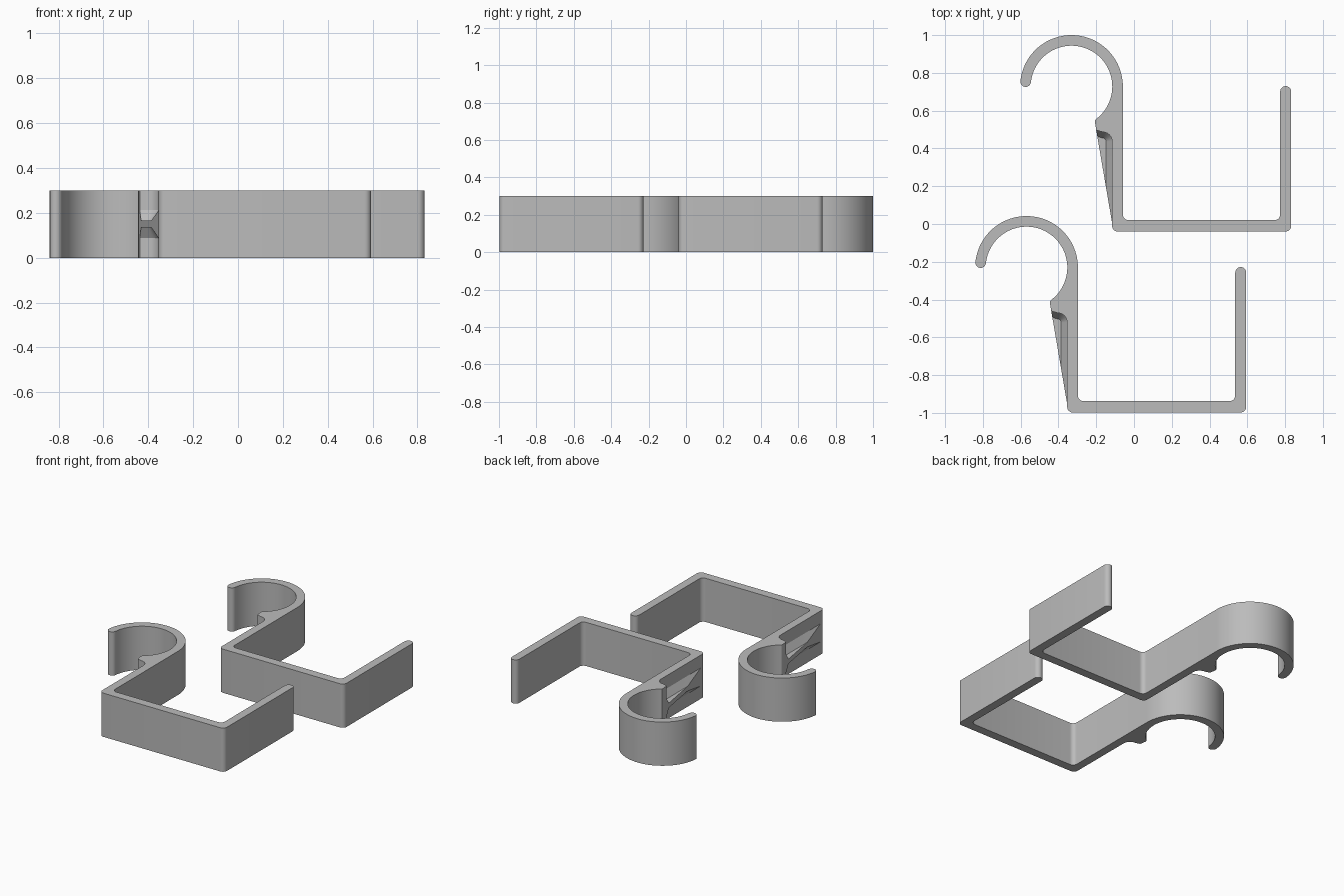
import bpy, bmesh, math
from mathutils import Vector

if "Cube" in bpy.data.objects:
    bpy.data.objects.remove(bpy.data.objects["Cube"])

HEIGHT = 0.30
OFFSETS = [(0.0, 0.0), (-0.238, -0.958)]

grey = bpy.data.materials.new("plain_grey")
grey.diffuse_color = (0.5, 0.5, 0.5, 1)
grey.use_nodes = True
grey.node_tree.nodes["Principled BSDF"].inputs["Base Color"].default_value = grey.diffuse_color


def arc(cx, cy, r, a0, a1, n):
    """Points on an arc, angles in degrees."""
    return [(cx + r * math.cos(math.radians(a0 + (a1 - a0) * i / n)),
             cy + r * math.sin(math.radians(a0 + (a1 - a0) * i / n)))
            for i in range(n + 1)]


def finish(bm, name, offset):
    bmesh.ops.recalc_face_normals(bm, faces=bm.faces[:])
    mesh = bpy.data.meshes.new(name)
    bm.to_mesh(mesh)
    bm.free()
    mesh.materials.append(grey)
    ob = bpy.data.objects.new(name, mesh)
    ob.location = (offset[0], offset[1], 0)
    bpy.context.collection.objects.link(ob)
    bpy.ops.object.select_all(action='DESELECT')
    ob.select_set(True)
    bpy.context.view_layer.objects.active = ob
    bpy.ops.object.shade_smooth_by_angle(angle=math.radians(30))


# Hook centre, and the underside of the lip running into the wall
HX, HY, R_OUT, R_IN = -0.331, 0.728, 0.272, 0.216
R_MID, R_TIP = (R_OUT + R_IN) / 2, (R_OUT - R_IN) / 2
TIP = math.radians(174)
lip_fillet = arc(-0.166, 0.437, 0.05, 90, 0, 10)


def bracket(offset):
    pts = arc(-0.086, -0.010, 0.03, 180, 270, 6)               # lower corners
    pts += arc(0.802, -0.010, 0.03, 270, 360, 6)
    pts += arc(0.803, 0.701, 0.029, 0, 180, 14)                # arm end
    pts += arc(0.744, 0.050, 0.03, 0, -90, 6)                  # inside corners
    pts += arc(-0.029, 0.050, 0.03, -90, -180, 6)
    pts += arc(HX, HY, R_OUT, 0, 174, 48)                      # hook
    pts += arc(HX + R_MID * math.cos(TIP), HY + R_MID * math.sin(TIP),
               R_TIP, 174, 354, 12)[1:-1]
    pts += arc(HX, HY, R_IN, 174, -54, 56)
    pts += [(-0.207, 0.545), (-0.206, 0.534), (-0.200, 0.497)]  # lip
    pts += lip_fillet
    bm = bmesh.new()
    face = bm.faces.new([bm.verts.new((x, y, 0)) for x, y in pts])
    ext = bmesh.ops.extrude_face_region(bm, geom=[face])
    top = [v for v in ext['geom'] if isinstance(v, bmesh.types.BMVert)]
    bmesh.ops.translate(bm, verts=top, vec=(0, 0, HEIGHT))
    finish(bm, "hook_bracket", offset)


def web(offset):
    # Thin rib under the lip, flaring where it meets the wall and lip
    inset = 0.032
    outer = [(-0.26, 0.512), (-0.200, 0.497)] + lip_fillet + [(-0.116, -0.03)]
    inner = [(-0.26, 0.480), (-0.200, 0.465)]
    inner += arc(-0.166, 0.437, 0.05 - inset, 90, 0, 10) + [(-0.116 - inset, -0.03)]
    # push the hidden edge slightly into the solid body
    mid = HEIGHT / 2
    bm = bmesh.new()

    def row(pts, z):
        return [bm.verts.new((x, y, z)) for x, y in pts]

    rows = [row(inner, mid + 0.016), row(outer, mid + 0.062),
            row(outer, mid - 0.062), row(inner, mid - 0.016)]
    for a, b in zip(rows, rows[1:]):
        for i in range(len(outer) - 1):
            bm.faces.new((a[i], a[i + 1], b[i + 1], b[i]))
    bm.faces.new(rows[0])
    bm.faces.new(rows[3])
    # slanted free edge of the rib
    p, q = Vector((-0.200, 0.497, 0)), Vector((-0.115, 0.0, 0))
    d = (q - p).normalized()
    out = Vector((d.y, -d.x, 0))
    bmesh.ops.bisect_plane(bm, geom=bm.verts[:] + bm.edges[:] + bm.faces[:],
                           plane_co=p, plane_no=out, clear_outer=True)
    bmesh.ops.holes_fill(bm, edges=[e for e in bm.edges if e.is_boundary], sides=0)
    finish(bm, "lip_web", offset)


for off in OFFSETS:
    bracket(off)
    web(off)
